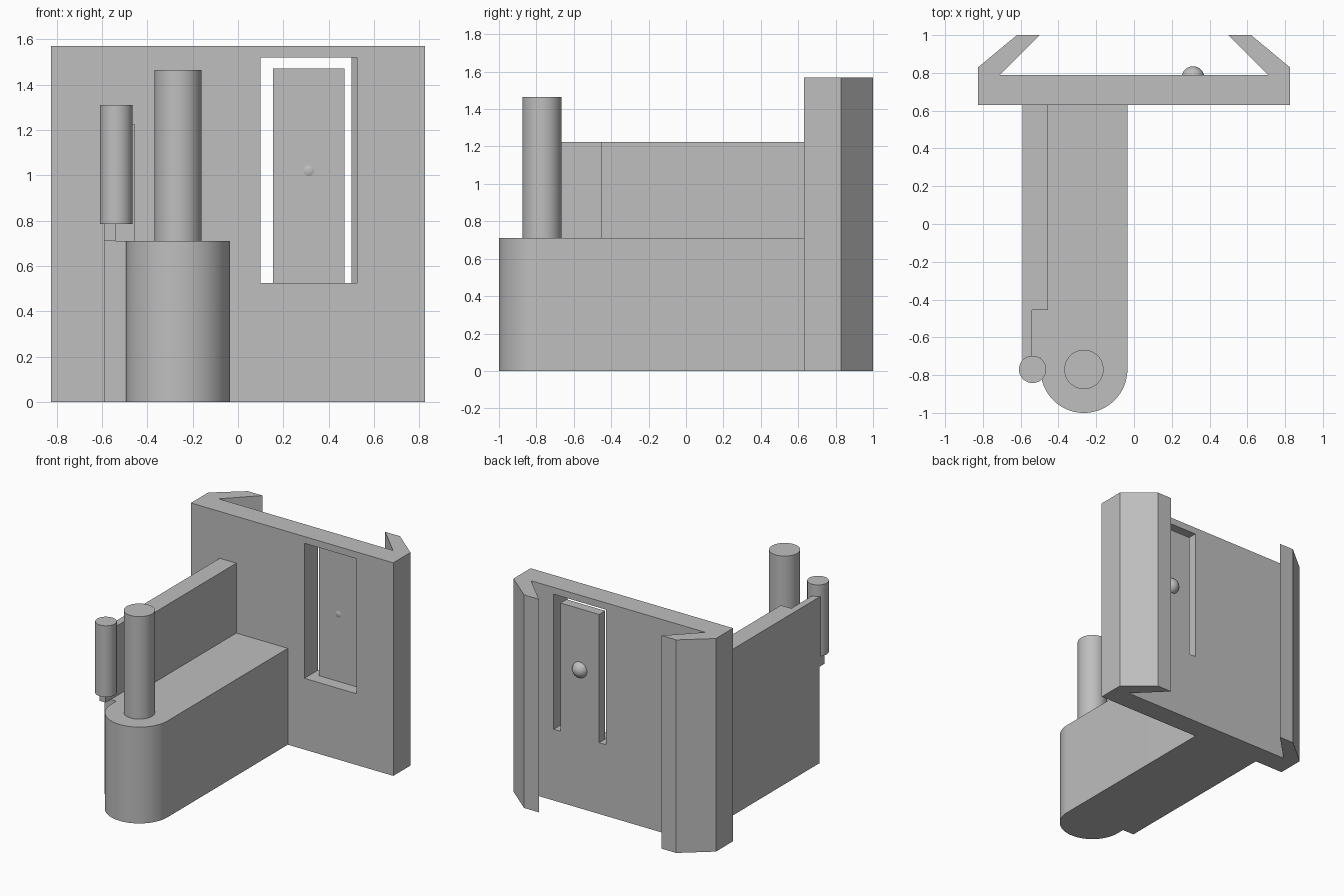
import bpy
import bmesh
import math
from mathutils import Matrix

cube = bpy.data.objects.get("Cube")
if cube:
    bpy.data.objects.remove(cube, do_unlink=True)

grey = bpy.data.materials.new("plain_grey")
grey.use_nodes = True
colour = (0.52, 0.52, 0.52, 1)
grey.diffuse_color = colour
grey.node_tree.nodes["Principled BSDF"].inputs["Base Color"].default_value = colour


def finish(name, bm, smooth=False):
    bmesh.ops.recalc_face_normals(bm, faces=bm.faces)
    mesh = bpy.data.meshes.new(name)
    bm.to_mesh(mesh)
    bm.free()
    obj = bpy.data.objects.new(name, mesh)
    bpy.context.collection.objects.link(obj)
    mesh.materials.append(grey)
    if smooth:
        bpy.ops.object.select_all(action='DESELECT')
        obj.select_set(True)
        bpy.context.view_layer.objects.active = obj
        bpy.ops.object.shade_smooth_by_angle(angle=math.radians(30))
    return obj


def prism(name, outline, z0, z1, smooth=False):
    """Extrude a top-view outline from z0 up to z1."""
    bm = bmesh.new()
    face = bm.faces.new([bm.verts.new((x, y, z0)) for x, y in outline])
    top = bmesh.ops.extrude_face_region(bm, geom=[face])["geom"]
    verts = [v for v in top if isinstance(v, bmesh.types.BMVert)]
    bmesh.ops.translate(bm, verts=verts, vec=(0, 0, z1 - z0))
    return finish(name, bm, smooth)


def box(name, x0, x1, y0, y1, z0, z1):
    return prism(name, [(x0, y0), (x1, y0), (x1, y1), (x0, y1)], z0, z1)


def arc(cx, cy, r, start, end, steps):
    angles = [math.radians(start + (end - start) * i / steps) for i in range(steps + 1)]
    return [(cx + r * math.cos(a), cy + r * math.sin(a)) for a in angles]


def pin(name, cx, cy, r, z0, z1):
    return prism(name, arc(cx, cy, r, 0, 360, 48)[:-1], z0, z1, True)


# Back plate with inward-hooked edges, mirrored about x
front, back, height = 0.63, 0.79, 1.57
half = [(0.825, front), (0.825, 0.83), (0.62, 1.0), (0.5, 1.0), (0.71, back)]
plate = prism("back_plate", half + [(-x, y) for x, y in reversed(half)], 0, height)

# Window through the plate
cutter = box("window_cutter", 0.10, 0.525, 0.5, 0.9, 0.525, 1.52)
cutter.hide_render = True
cut = plate.modifiers.new("window", 'BOOLEAN')
cut.operation = 'DIFFERENCE'
cut.solver = 'EXACT'
cut.object = cutter
bpy.context.view_layer.objects.active = plate
bpy.ops.object.modifier_apply(modifier=cut.name)
bpy.data.objects.remove(cutter, do_unlink=True)

# Spring tongue in the window, with its catch bump
box("latch_tongue", 0.155, 0.47, 0.72, back, 0.525, 1.47)
bm = bmesh.new()
bmesh.ops.create_uvsphere(bm, u_segments=32, v_segments=16, radius=0.06,
                          matrix=Matrix.Translation((0.3125, 0.775, 1.02)))
finish("latch_bump", bm, True)

# Round-ended arm
arm_x, arm_y, arm_r, arm_top = -0.265, -0.77, 0.23, 0.71
outline = arc(arm_x, arm_y, arm_r, 180, 360, 48)
outline += [(arm_x + arm_r, front), (arm_x - arm_r, front)]
prism("arm", outline, 0, arm_top, True)

# Side wall: solid foot, then a taller rail that thins toward the front
wall_x = -0.59
box("wall_foot", wall_x, arm_x - arm_r, -0.71, front, 0, arm_top)
rail = [(wall_x, front), (wall_x, arm_y), (-0.54, arm_y), (-0.54, -0.455),
        (-0.455, -0.455), (-0.455, front)]
prism("wall_rail", rail, arm_top, 1.225)

# Upright pins
pin("large_pin", arm_x, arm_y, 0.104, arm_top, 1.465)
pin("small_pin", -0.537, arm_y, 0.072, 0.785, 1.31)
